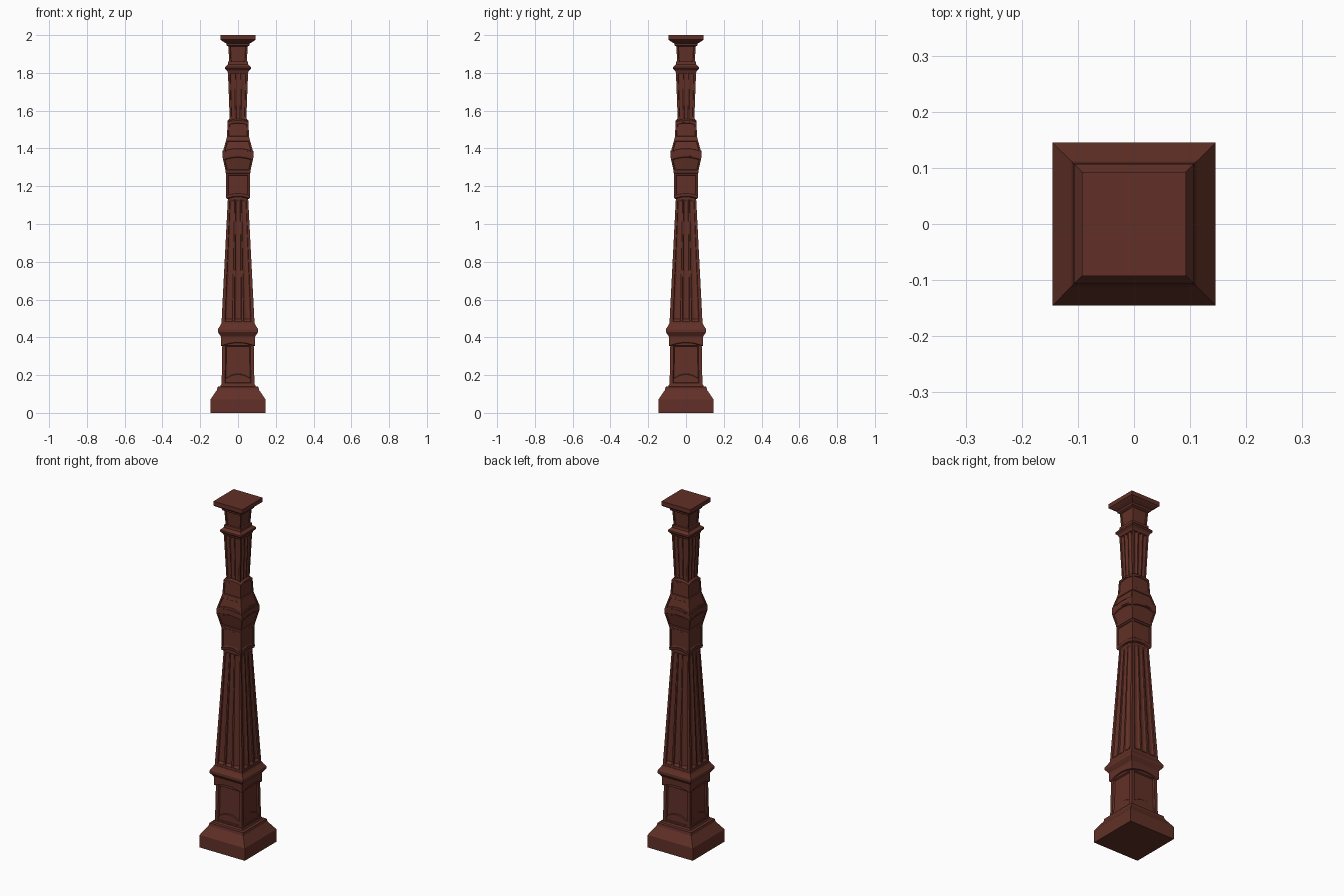
import bpy, bmesh, math
from mathutils import Matrix, Vector

cube = bpy.data.objects.get("Cube")
if cube:
    bpy.data.objects.remove(cube)

wood = bpy.data.materials.new("dark_red_wood")
wood.use_nodes = True
COLOR = (0.12, 0.03, 0.02, 1)
wood.diffuse_color = COLOR
wood.node_tree.nodes["Principled BSDF"].inputs["Base Color"].default_value = COLOR
STEPS = [-1 + i / 4 for i in range(9)]


def finish(name, bm):
    """Weld the four sides together, close the ends and make the object."""
    bmesh.ops.remove_doubles(bm, verts=bm.verts, dist=0.0004)
    bmesh.ops.holes_fill(bm, edges=bm.edges, sides=0)
    bmesh.ops.recalc_face_normals(bm, faces=bm.faces)
    mesh = bpy.data.meshes.new(name)
    bm.to_mesh(mesh)
    bm.free()
    mesh.materials.append(wood)
    bpy.context.collection.objects.link(bpy.data.objects.new(name, mesh))


def strip(bm, a, b, closed=False):
    """Quads between two rows of points."""
    n = len(a)
    for i in range(n if closed else n - 1):
        j = (i + 1) % n
        bm.faces.new([bm.verts.new(p) for p in (a[i], a[j], b[j], b[i])])


def four_sides(bm):
    base = bm.copy()
    geom = bm.verts[:] + bm.edges[:] + bm.faces[:]
    for k in range(1, 4):
        copy = bmesh.ops.duplicate(bm, geom=geom)["geom"]
        verts = [v for v in copy if isinstance(v, bmesh.types.BMVert)]
        bmesh.ops.rotate(bm, verts=verts, matrix=Matrix.Rotation(k * math.pi / 2, 3, "Z"))
    base.free()


def moulding(name, profile):
    """Square moulding; each profile entry is half width, height, arch of the edge."""
    bm = bmesh.new()
    rows = []
    for half, z, arch in profile:
        steps = STEPS if any(p[2] for p in profile) else (-1, 1)
        rows.append([Vector((u * half, -half, z + arch * (1 - u * u))) for u in steps])
    for a, b in zip(rows, rows[1:]):
        strip(bm, a, b)
    four_sides(bm)
    finish(name, bm)


def panel_block(name, low, high, margin, depth):
    """Four-sided block with an arched sunken (or raised) panel on each side."""
    (h0, z0, a0), (h1, z1, a1) = low, high
    bm = bmesh.new()

    def outline(inset, sink, wide):
        def point(u, z, arch, lift):
            z += arch * (1 - u * u) + lift
            half = h0 + (h1 - h0) * (z - z0) / (z1 - z0)
            return Vector((u * (half - wide), -half + sink, z))
        return ([point(u, z0, a0, inset) for u in STEPS]
                + [point(u, z1, a1, -inset) for u in reversed(STEPS)])

    bevel = abs(depth) * 0.6
    outer = outline(0, 0, 0)
    inner = outline(margin, 0, margin)
    floor = outline(margin + bevel, depth, margin + bevel)
    strip(bm, outer, inner, True)
    strip(bm, inner, floor, True)
    n = len(STEPS)
    strip(bm, floor[:n], floor[:n - 1:-1])
    four_sides(bm)
    finish(name, bm)


def fluted_shaft(name, low, high, count, cap):
    """Tapered square shaft with rounded grooves that stop short of both ends."""
    (h0, z0), (h1, z1) = low, high
    profile = [(-1, 0)]
    pitch = 1.72 / count
    for k in range(count):
        mid = -0.86 + pitch * (k + 0.5)
        for s in range(7):
            angle = math.pi * s / 6
            profile.append((mid - pitch * 0.4 * math.cos(angle), math.sin(angle)))
    profile.append((1, 0))
    bm = bmesh.new()
    rows = []
    for z, groove in ((z0, 0), (z0 + cap, 0), (z0 + cap * 1.6, 0.14),
                      (z1 - cap * 1.6, 0.14), (z1 - cap, 0), (z1, 0)):
        half = h0 + (h1 - h0) * (z - z0) / (z1 - z0)
        rows.append([Vector((u * half, -half * (1 - d * groove), z)) for u, d in profile])
    for a, b in zip(rows, rows[1:]):
        strip(bm, a, b)
    four_sides(bm)
    finish(name, bm)


# Foot
moulding("plinth", [(0.145, 0, 0), (0.145, 0.072, 0), (0.111, 0.122, 0),
                    (0.108, 0.138, 0), (0.094, 0.14, 0), (0.09, 0.15, 0)])
panel_block("lower_block", (0.087, 0.14, 0), (0.083, 0.375, 0), 0.018, 0.008)
moulding("lower_panel_arch", [(0.0825, 0.15, 0), (0.082, 0.168, 0.035), (0.078, 0.172, 0.035)])
moulding("lower_collar", [(0.08, 0.352, 0.018), (0.09, 0.355, 0.018), (0.091, 0.405, 0),
                          (0.098, 0.415, 0), (0.107, 0.428, 0), (0.107, 0.442, 0),
                          (0.094, 0.462, 0), (0.09, 0.472, 0)])

# Long shaft
fluted_shaft("long_shaft", (0.088, 0.465), (0.053, 1.15), 3, 0.02)

# Middle
moulding("middle_core", [(0.054, 1.14, 0), (0.056, 1.3, 0), (0.068, 1.36, 0),
                         (0.052, 1.44, 0), (0.046, 1.55, 0)])
moulding("middle_lip", [(0.05, 1.13, 0.012), (0.062, 1.135, 0.012), (0.064, 1.15, 0.012), (0.058, 1.16, 0.012)])
panel_block("middle_block", (0.063, 1.145, 0.012), (0.063, 1.268, 0), 0.009, 0.004)
moulding("bulge_lower_lip", [(0.058, 1.265, 0), (0.065, 1.27, 0), (0.065, 1.28, 0), (0.06, 1.285, 0)])
panel_block("bulge_lower", (0.065, 1.278, 0), (0.081, 1.35, 0.012), 0.008, 0.004)
moulding("bulge_band", [(0.081, 1.35, 0.012), (0.081, 1.378, 0.012)])
panel_block("bulge_upper", (0.081, 1.378, 0.012), (0.062, 1.448, 0), 0.008, 0.004)
moulding("bulge_upper_lip", [(0.055, 1.445, 0), (0.062, 1.446, 0), (0.059, 1.46, 0), (0.055, 1.465, 0)])
panel_block("upper_block", (0.059, 1.455, 0), (0.055, 1.535, 0.008), 0.008, 0.003)
moulding("upper_block_lip", [(0.055, 1.532, 0.008), (0.055, 1.54, 0.008), (0.045, 1.548, 0.008)])

# Short shaft and head
fluted_shaft("short_shaft", (0.043, 1.53), (0.054, 1.82), 3, 0.015)
moulding("neck_moulding", [(0.054, 1.8, 0), (0.058, 1.812, 0), (0.068, 1.822, 0),
                           (0.068, 1.832, 0), (0.054, 1.845, 0), (0.052, 1.86, 0)])
panel_block("neck_block", (0.046, 1.85, 0), (0.052, 1.95, 0), 0.009, 0.004)
moulding("cap", [(0.052, 1.94, 0), (0.06, 1.945, 0), (0.062, 1.956, 0), (0.08, 1.966, 0),
                 (0.093, 1.976, 0), (0.093, 2.0, 0)])
